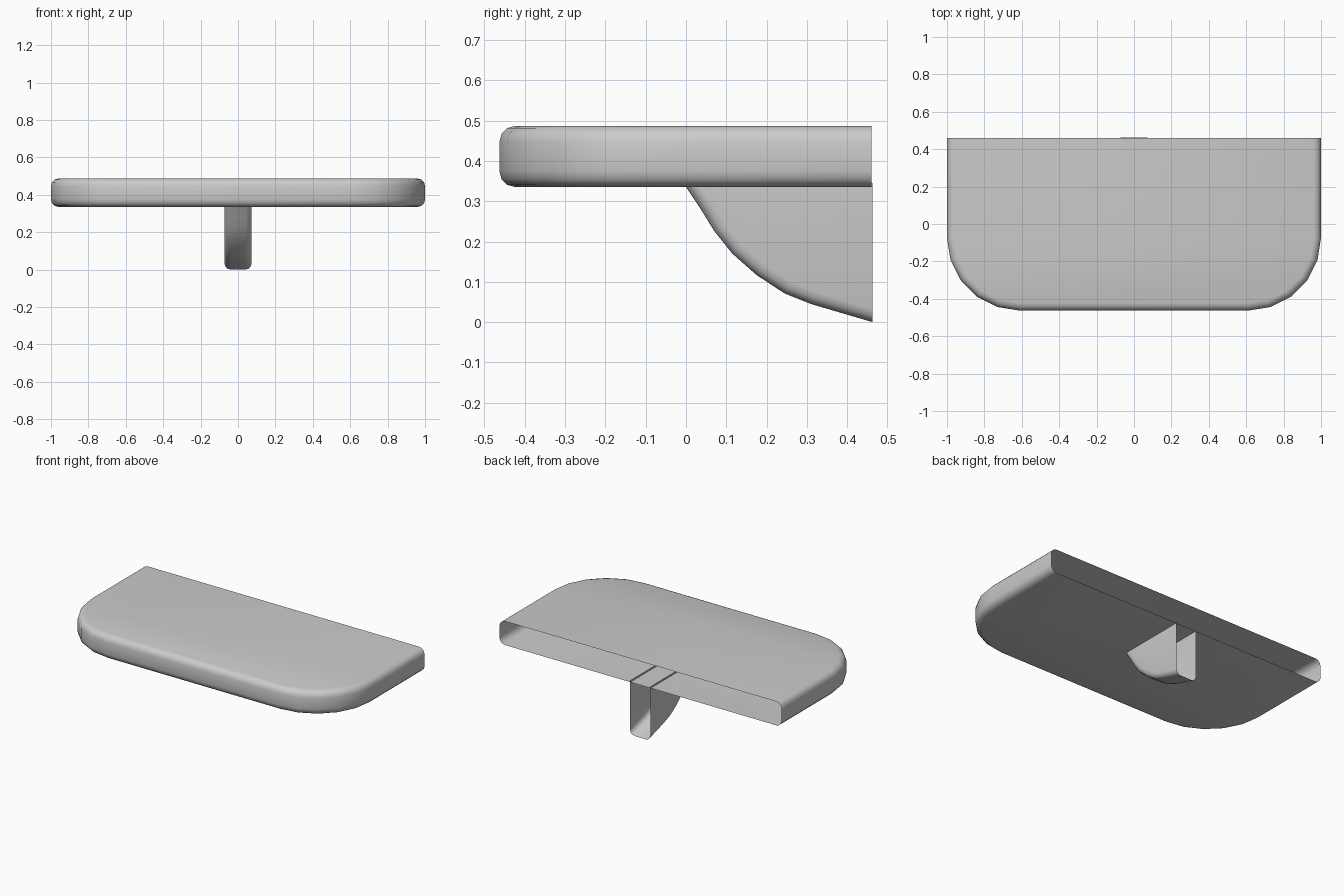
import bpy, bmesh, math
from mathutils import Vector

if "Cube" in bpy.data.objects:
    bpy.data.objects.remove(bpy.data.objects["Cube"])


def finish(name, bm):
    bmesh.ops.recalc_face_normals(bm, faces=bm.faces)
    mesh = bpy.data.meshes.new(name)
    bm.to_mesh(mesh)
    bm.free()
    obj = bpy.data.objects.new(name, mesh)
    bpy.context.collection.objects.link(obj)
    bpy.ops.object.select_all(action='DESELECT')
    obj.select_set(True)
    bpy.context.view_layer.objects.active = obj
    bpy.ops.object.shade_smooth_by_angle(angle=math.radians(40))
    return obj


def loft(bm, rows):
    """Skin a list of equally long point rows; returns the vertex rows."""
    grid = [[bm.verts.new(p) for p in row] for row in rows]
    for a, b in zip(grid, grid[1:]):
        for i in range(len(a) - 1):
            bm.faces.new((a[i], a[i + 1], b[i + 1], b[i]))
    return grid


# Shelf board: hollow, open at the back, rounded front corners and edges
BACK, Z0, Z1 = 0.46, 0.335, 0.487
CX, CY, R, EDGE = 0.61, -0.073, 0.39, 0.04


def outline(inset, z):
    r = R - inset
    arc = [(CX + r * math.cos(math.radians(18 * i)),
            CY - r * math.sin(math.radians(18 * i))) for i in range(6)]
    right = [(CX + r, BACK)] + arc
    left = [(-x, y) for x, y in reversed(right)]
    return [(x, y, z) for x, y in right + left]


quarter = [(EDGE * (1 - math.sin(math.radians(t))),
            EDGE * (1 - math.cos(math.radians(t)))) for t in (0, 30, 60, 90)]
rows = [outline(d, Z0 + h) for d, h in quarter]
rows += [outline(d, Z1 - h) for d, h in reversed(quarter)]
bm = bmesh.new()
grid = loft(bm, rows)
bm.faces.new(grid[0])
bm.faces.new(grid[-1])
finish("shelf_board", bm)

# Bracket: curved underside, rounded lower edges, open at the top and back
TOP, HALF, RB = 0.345, 0.072, 0.032
curve = [Vector(p) for p in ((0, 0.335), (0.035, 0.283), (0.07, 0.226),
                             (0.115, 0.17), (0.175, 0.117), (0.245, 0.071),
                             (0.31, 0.045), (0.463, 0.0))]
section = [(HALF - RB * (1 - math.cos(math.radians(t))),
            RB * (1 - math.sin(math.radians(t)))) for t in (0, 30, 60, 90)]
rows = []
for i, p in enumerate(curve):
    if i == 0:
        n = Vector((1, 0))
    elif i == len(curve) - 1:
        n = Vector((0, 1))
    else:
        t = (curve[i + 1] - curve[i - 1]).normalized()
        n = Vector((-t.y, t.x))
    half = []
    for x, d in section:
        q = p + n * d
        half.append((x, q.x, min(q.y, TOP)))
    half.insert(0, (HALF, half[0][1], TOP))
    rows.append(half + [(-x, y, z) for x, y, z in reversed(half)])
bm = bmesh.new()
loft(bm, rows)
finish("support_bracket", bm)
